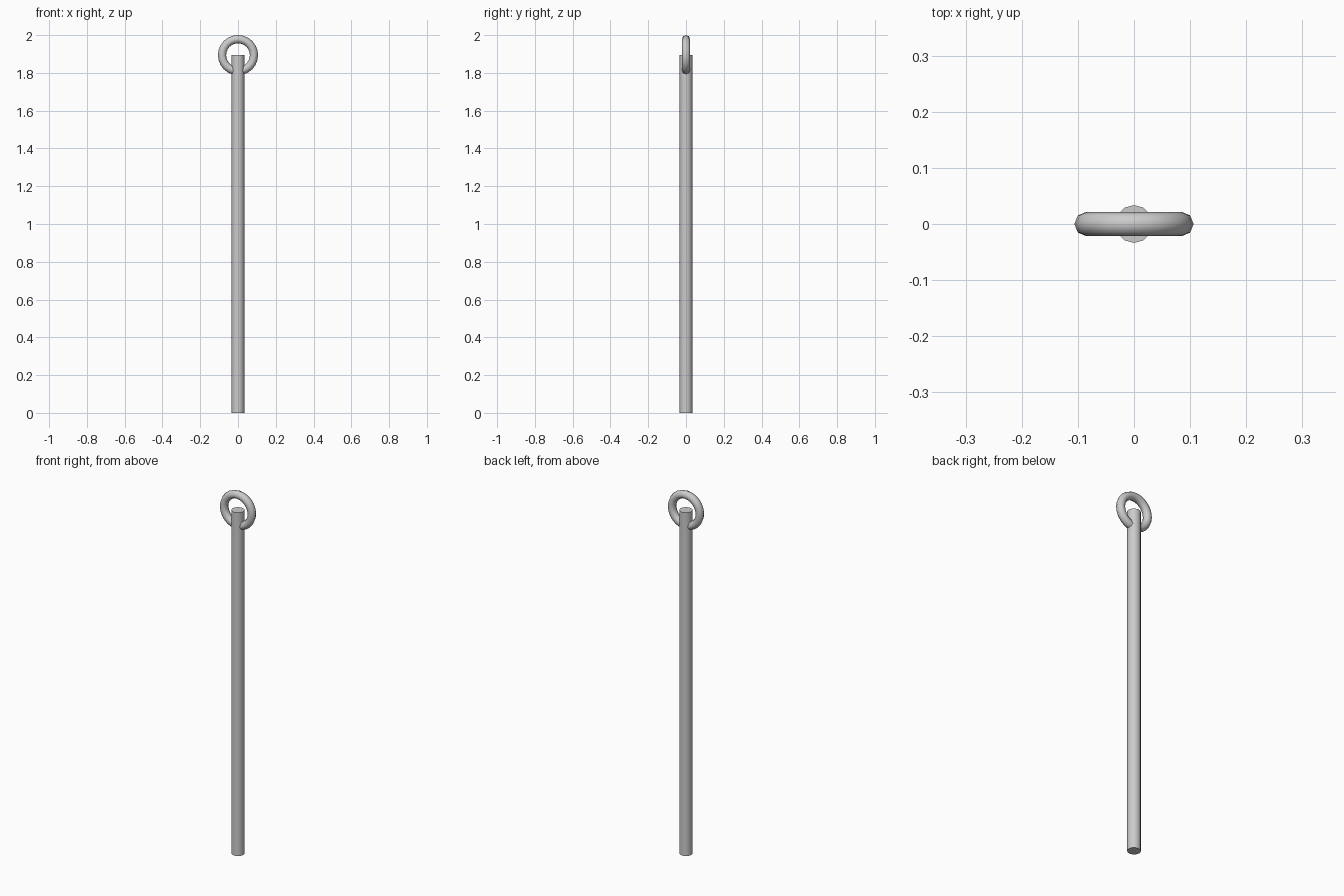
import bpy
import math

if "Cube" in bpy.data.objects:
    bpy.data.objects.remove(bpy.data.objects["Cube"])

ROD_R = 0.0337
RING_Z = 1.894
RING_MAJOR, RING_MINOR = 0.0845, 0.0218


def finish(name):
    obj = bpy.context.object
    obj.name = name
    bpy.ops.object.transform_apply(location=False, rotation=True, scale=True)
    bpy.ops.object.shade_smooth_by_angle(angle=math.radians(50))
    return obj


# Straight rod standing on the ground
bpy.ops.mesh.primitive_cylinder_add(vertices=12, radius=ROD_R, depth=RING_Z,
                                    location=(0, 0, RING_Z / 2))
finish("rod")

# Upright ring centred on the top of the rod
bpy.ops.mesh.primitive_torus_add(major_segments=24, minor_segments=8,
                                 major_radius=RING_MAJOR, minor_radius=RING_MINOR,
                                 location=(0, 0, RING_Z),
                                 rotation=(math.radians(90), 0, 0))
finish("ring")
